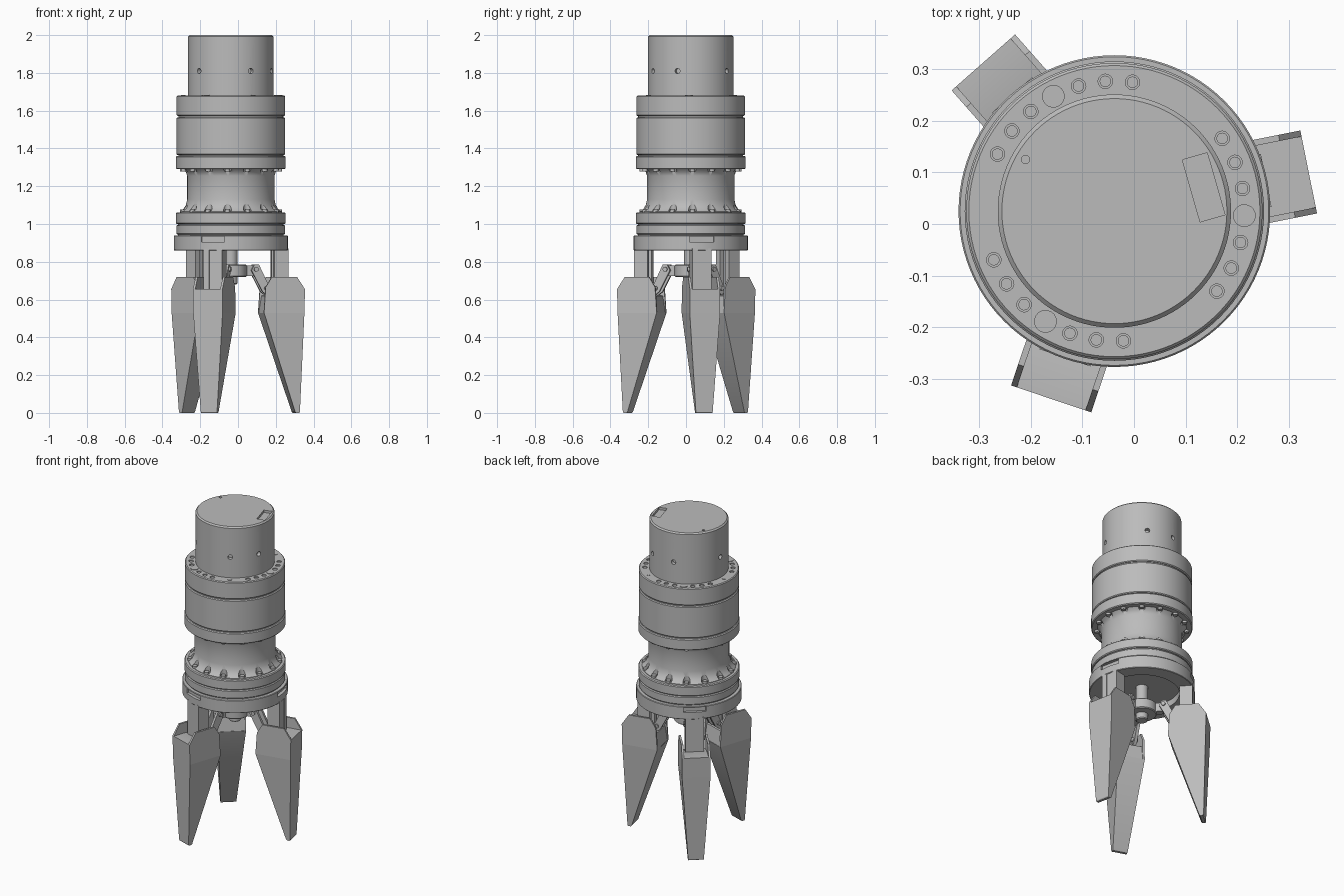
import bpy, bmesh, math
from mathutils import Matrix, Vector

if "Cube" in bpy.data.objects:
    bpy.data.objects.remove(bpy.data.objects["Cube"], do_unlink=True)

AXIS = Matrix.Translation((-0.038, 0.025, 0))
FINGER_ANGLES = [11.4 + 120 * k for k in range(3)]

grey = bpy.data.materials.new("machined_grey")
grey.use_nodes = True
COLOUR = (0.5, 0.5, 0.5, 1)
grey.diffuse_color = COLOUR
grey.node_tree.nodes["Principled BSDF"].inputs["Base Color"].default_value = COLOUR


def turn(deg):
    return Matrix.Rotation(math.radians(deg), 4, 'Z')


def shade(mesh):
    mesh.shade_smooth()
    mesh.set_sharp_from_angle(angle=math.radians(30))


def finish(name, bm, matrix=AXIS):
    bmesh.ops.recalc_face_normals(bm, faces=bm.faces)
    mesh = bpy.data.meshes.new(name)
    bm.to_mesh(mesh)
    bm.free()
    mesh.materials.append(grey)
    shade(mesh)
    obj = bpy.data.objects.new(name, mesh)
    bpy.context.collection.objects.link(obj)
    obj.matrix_world = matrix
    return obj


def lathe(name, profile):
    """Solid of revolution; the profile starts and ends on the axis."""
    bm = bmesh.new()
    verts = [bm.verts.new((r, 0, z)) for r, z in profile]
    edges = [bm.edges.new(pair) for pair in zip(verts, verts[1:])]
    bmesh.ops.spin(bm, geom=verts + edges, axis=(0, 0, 1), cent=(0, 0, 0),
                   angle=math.tau, steps=96)
    bmesh.ops.remove_doubles(bm, verts=bm.verts, dist=1e-4)
    return finish(name, bm)


def drum(name, radius, low, high, edge=0.005):
    return lathe(name, [(0, low), (radius - edge, low), (radius, low + edge),
                        (radius, high - edge), (radius - edge, high), (0, high)])


def prism(name, outline, low, high, matrix):
    """Radial (r, z) outline extruded sideways; low and high are widths by z."""
    bm = bmesh.new()
    a = [bm.verts.new((r, low(z), z)) for r, z in outline]
    b = [bm.verts.new((r, high(z), z)) for r, z in outline]
    bm.faces.new(a)
    bm.faces.new(b[::-1])
    for i in range(len(a)):
        j = (i + 1) % len(a)
        bm.faces.new((a[i], a[j], b[j], b[i]))
    return finish(name, bm, matrix)


def slab(name, r0, r1, z0, z1, half, matrix):
    return prism(name, [(r0, z0), (r1, z0), (r1, z1), (r0, z1)],
                 lambda z: -half, lambda z: half, matrix)


def add_cylinder(bm, radius, depth, matrix, sides=20):
    bmesh.ops.create_cone(bm, cap_ends=True, segments=sides, radius1=radius,
                          radius2=radius, depth=depth, matrix=matrix)


def add_box(bm, size, matrix):
    bmesh.ops.create_cube(bm, size=1, matrix=matrix @ Matrix.Diagonal((*size, 1)))


def at(angle, radius, z):
    return turn(angle) @ Matrix.Translation((radius, 0, z))


def cut(target, bm):
    """Cut the shapes in bm out of the target, then drop the cutter."""
    cutter = finish("cutter", bm)
    cutter.hide_render = True
    mod = target.modifiers.new("cut", 'BOOLEAN')
    mod.operation = 'DIFFERENCE'
    mod.solver = 'EXACT'
    mod.object = cutter
    bpy.context.view_layer.update()
    graph = bpy.context.evaluated_depsgraph_get()
    mesh = bpy.data.meshes.new_from_object(target.evaluated_get(graph))
    target.modifiers.clear()
    target.data = mesh
    shade(mesh)
    bpy.data.objects.remove(cutter, do_unlink=True)


# Motor cap with side holes, a top pocket and a small port
cap = drum("motor_cap", 0.226, 1.60, 2.0, 0.008)
bm = bmesh.new()
for k in range(3):
    for start in (58, 102):
        add_cylinder(bm, 0.014, 0.05, at(start + 120 * k, 0.226, 1.81)
                     @ Matrix.Rotation(math.pi / 2, 4, 'Y'))
add_box(bm, (0.05, 0.125, 0.03), Matrix.Translation((0.173, 0.046, 2.0)) @ turn(16))
add_cylinder(bm, 0.008, 0.03, Matrix.Translation((-0.172, 0.1, 2.0)))
cut(cap, bm)

# Upper collar with three groups of counterbored screws
collar = drum("upper_collar", 0.287, 1.572, 1.68)
holes, screws = bmesh.new(), bmesh.new()
for k in range(3):
    for i in range(7):
        spot = at(82 + 12 * i + 120 * k, 0.252, 1.68)
        if i == 3:
            add_cylinder(screws, 0.022, 0.006, spot)
            continue
        add_cylinder(holes, 0.014, 0.03, spot)
        add_cylinder(screws, 0.011, 0.014, spot @ Matrix.Translation((0, 0, -0.012)))
    add_cylinder(screws, 0.012, 0.004, at(58 + 120 * k, 0.252, 1.68))
cut(collar, holes)
finish("collar_screws", screws)

# Main housing drums, separated by narrow grooves
drum("groove_core", 0.278, 1.30, 1.62)
drum("gear_housing", 0.287, 1.365, 1.565)
drum("housing_ring", 0.290, 1.29, 1.36)

# Waisted neck, scalloped around the bolt circles
neck = lathe("neck", [(0, 1.03), (0.268, 1.03), (0.268, 1.065), (0.252, 1.078),
                      (0.238, 1.10), (0.231, 1.13), (0.231, 1.255), (0.238, 1.275),
                      (0.256, 1.291), (0.256, 1.32), (0, 1.32)])
bm = bmesh.new()
bolts = bmesh.new()
for k in range(15):
    for z in (1.085, 1.27):
        add_cylinder(bm, 0.021, 0.04, at(266 + 24 * k, 0.256, z))
    add_cylinder(bolts, 0.014, 0.03, at(266 + 24 * k, 0.258, 1.062))
    add_cylinder(bolts, 0.014, 0.03, at(266 + 24 * k, 0.258, 1.292))
cut(neck, bm)
finish("neck_bolts", bolts)

# Lower rings and the gripper flange with its notches and hollow underside
drum("lower_ring_top", 0.290, 1.0, 1.062)
drum("lower_ring_core", 0.280, 0.92, 1.03)
drum("lower_ring_bottom", 0.287, 0.944, 0.996)
flange = lathe("gripper_flange", [(0, 0.90), (0.215, 0.90), (0.215, 0.86),
                                  (0.299, 0.86), (0.302, 0.863), (0.302, 0.937),
                                  (0.299, 0.94), (0, 0.94)])
bm = bmesh.new()
for angle in FINGER_ANGLES:
    add_box(bm, (0.04, 0.13, 0.03), at(angle, 0.302, 0.92))
cut(flange, bm)

# Central actuator
drum("actuator_rod", 0.035, 0.68, 0.92)
drum("actuator_hub", 0.085, 0.72, 0.785)


def half_width(z):
    return 0.045 + 0.037 * min(z / 0.53, 1)


CHEEK = [(0.163, 0.53), (0.381, 0.53), (0.384, 0.655), (0.341, 0.72),
         (0.206, 0.72), (0.172, 0.665)]
BLADE = [(0.163, 0.53), (0.338, 0.006), (0.344, 0), (0.360, 0),
         (0.364, 0.006), (0.381, 0.53)]
CORE = [(0.165, 0.53), (0.381, 0.53), (0.384, 0.655), (0.30, 0.655), (0.18, 0.62)]
LINK = [(0.105, 0.755), (0.12, 0.785), (0.145, 0.785), (0.205, 0.66),
        (0.195, 0.62), (0.165, 0.64)]

# Three identical fingers with their legs and links
for n, angle in enumerate(FINGER_ANGLES, 1):
    place = AXIS @ turn(angle)
    prism(f"finger_blade_{n}", BLADE, lambda z: -half_width(z), half_width, place)
    prism(f"finger_core_{n}", CORE, lambda z: -0.072, lambda z: 0.072, place)
    for side in (-1, 1):
        prism(f"finger_cheek_{n}", CHEEK, lambda z: side * 0.07,
              lambda z: side * 0.082, place)
        prism(f"finger_link_{n}", LINK, lambda z: side * 0.018,
              lambda z: side * 0.036, place)
        slab(f"leg_plate_{n}", 0.225, 0.30, 0.62, 0.87, 0.016,
             place @ Matrix.Translation((0, side * 0.036, 0)))
    slab(f"leg_back_{n}", 0.25, 0.297, 0.63, 0.87, 0.045, place)
    slab(f"hub_lug_{n}", 0.0, 0.14, 0.725, 0.78, 0.019, place)
    bm = bmesh.new()
    for r, z in ((0.13, 0.76), (0.185, 0.66)):
        add_cylinder(bm, 0.012, 0.09, Matrix.Translation((r, 0, z))
                     @ Matrix.Rotation(math.pi / 2, 4, 'X'))
    finish(f"link_pins_{n}", bm, place)
